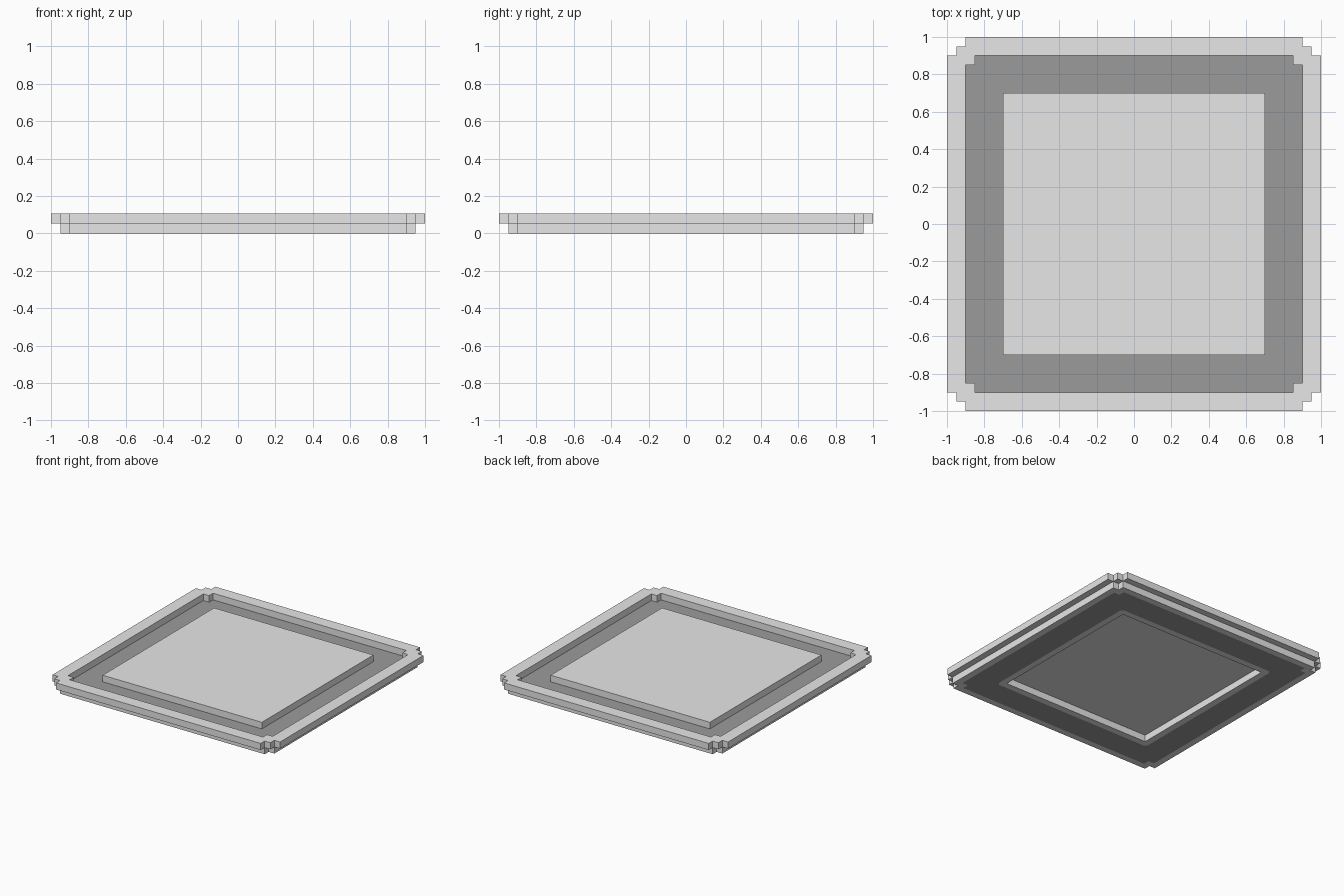
import bpy
import bmesh

cube = bpy.data.objects.get("Cube")
if cube:
    bpy.data.objects.remove(cube, do_unlink=True)

MID, TOP = 0.0525, 0.105     # step height and full height


def material(name, value):
    mat = bpy.data.materials.new(name)
    mat.use_nodes = True
    colour = (value, value, value, 1.0)
    mat.diffuse_color = colour
    mat.node_tree.nodes["Principled BSDF"].inputs["Base Color"].default_value = colour
    return mat


light = material("light grey", 0.8)
dark = material("dark grey", 0.33)


def outline(corner):
    """Full outline from the points of the +x +y corner, by quarter turns."""
    points = []
    for c, s in ((1, 0), (0, 1), (-1, 0), (0, -1)):
        points += [(c * x - s * y, s * x + c * y) for x, y in corner]
    return points


def slab(name, loops, z0, z1, mat):
    """Fill an outline (with an optional hole) and extrude it upwards."""
    bm = bmesh.new()
    for loop in loops:
        verts = [bm.verts.new((x, y, z0)) for x, y in loop]
        for i, v in enumerate(verts):
            bm.edges.new((v, verts[(i + 1) % len(verts)]))
    bmesh.ops.triangle_fill(bm, edges=bm.edges[:], use_beauty=True)
    extruded = bmesh.ops.extrude_face_region(bm, geom=bm.faces[:], use_keep_orig=True)
    moved = [g for g in extruded["geom"] if isinstance(g, bmesh.types.BMVert)]
    bmesh.ops.translate(bm, verts=moved, vec=(0, 0, z1 - z0))
    bmesh.ops.recalc_face_normals(bm, faces=bm.faces[:])
    mesh = bpy.data.meshes.new(name)
    bm.to_mesh(mesh)
    bm.free()
    mesh.materials.append(mat)
    obj = bpy.data.objects.new(name, mesh)
    bpy.context.collection.objects.link(obj)
    return obj


# Outlines, from the outside in
rim_edge = outline([(1, .9), (.95, .9), (.95, .95), (.9, .95), (.9, 1)])
skirt_edge = outline([(.95, .9), (.9, .9), (.9, .95)])
floor_edge = outline([(.9, .85), (.85, .85), (.85, .9)])
panel_edge = outline([(.7, .7)])
support_edge = outline([(.7, .68), (.68, .7)])
recess_edge = outline([(.65, .65)])

# Raised border and the narrower skirt below it
slab("outer_rim", [rim_edge, floor_edge], MID, TOP, light)
slab("lower_skirt", [skirt_edge, floor_edge], 0, MID, light)

# Sunken dark floor around the middle
slab("floor_channel", [floor_edge, support_edge], 0, MID, dark)

# Raised centre, hollow underneath
slab("centre_support", [support_edge, recess_edge], 0, MID, light)
slab("centre_panel", [panel_edge], MID, TOP, light)
